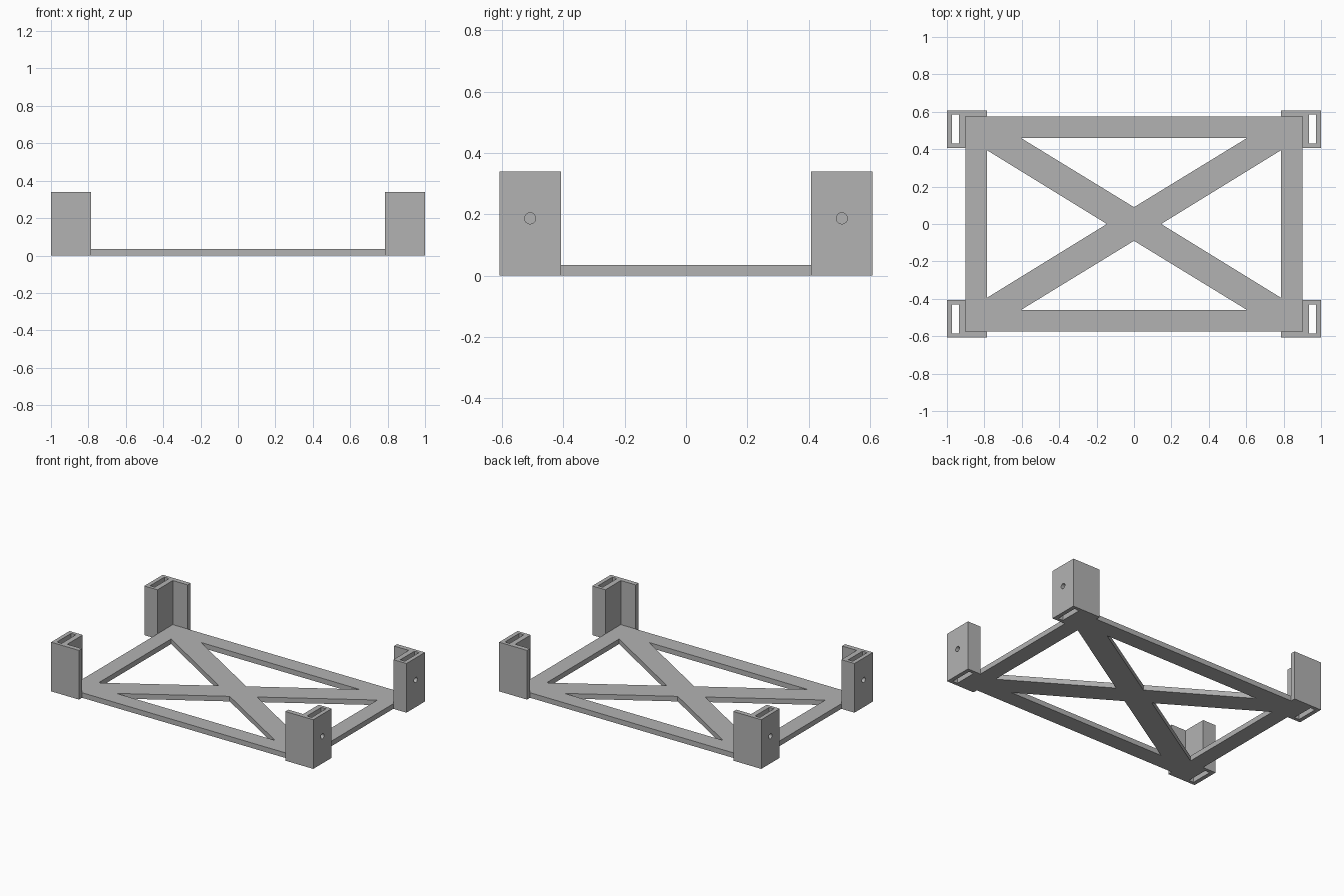
import bpy, bmesh
from mathutils import Matrix, Vector

cube = bpy.data.objects.get("Cube")
if cube:
    bpy.data.objects.remove(cube, do_unlink=True)

grey = bpy.data.materials.new("plain grey")
grey.use_nodes = True
colour = (0.45, 0.45, 0.45, 1)
grey.diffuse_color = colour
grey.node_tree.nodes["Principled BSDF"].inputs["Base Color"].default_value = colour


def rect(x0, x1, y0, y1):
    return [(x0, y0), (x1, y0), (x1, y1), (x0, y1)]


def link(name, bm):
    mesh = bpy.data.meshes.new(name)
    bm.to_mesh(mesh)
    bm.free()
    mesh.materials.append(grey)
    obj = bpy.data.objects.new(name, mesh)
    bpy.context.collection.objects.link(obj)
    return obj


def extrude_profile(name, loops, height):
    """Solid from an outline and its holes, raised from the floor."""
    bm = bmesh.new()
    for loop in loops:
        vs = [bm.verts.new((x, y, 0)) for x, y in loop]
        for a, b in zip(vs, vs[1:] + vs[:1]):
            bm.edges.new((a, b))
    bmesh.ops.triangle_fill(bm, edges=bm.edges[:], use_beauty=True, normal=(0, 0, 1))
    top = bmesh.ops.extrude_face_region(bm, geom=bm.faces[:], use_keep_orig=True)["geom"]
    bmesh.ops.translate(bm, vec=(0, 0, height),
                        verts=[g for g in top if isinstance(g, bmesh.types.BMVert)])
    bmesh.ops.recalc_face_normals(bm, faces=bm.faces[:])
    return link(name, bm)


HALF_X, HALF_Y = 1.0, 0.608         # overall half size
PLATE_X, PLATE_Y = 0.9, 0.575       # base half size
INNER_X = 0.787                     # inner edge of the short rails
BLOCK_Y = 0.407                     # inner edge of the corner blocks
HEIGHT = 0.339

# Base frame with four triangular openings around the cross brace
openings = []
for s in (1, -1):
    openings.append([(-0.605, s * 0.46), (0.605, s * 0.46), (0, s * 0.09)])
    openings.append([(s * INNER_X, -0.395), (s * INNER_X, 0.395), (s * 0.145, 0)])
extrude_profile("base_frame",
                [rect(-PLATE_X, PLATE_X, -PLATE_Y, PLATE_Y)] + openings, 0.035)

# Corner brackets: slotted block with a thin flange, bolt hole in the outer wall
outline = [(PLATE_X, BLOCK_Y), (HALF_X, BLOCK_Y), (HALF_X, HALF_Y),
           (INNER_X, HALF_Y), (INNER_X, PLATE_Y), (PLATE_X, PLATE_Y)]
slot = rect(0.936, 0.972, 0.43, 0.585)

for y_name, sy in (("front", -1), ("back", 1)):
    for x_name, sx in (("left", 1), ("right", -1)):
        loops = [[(sx * x, sy * y) for x, y in loop] for loop in (outline, slot)]
        bracket = extrude_profile(f"{y_name}_{x_name}_bracket", loops, HEIGHT)

        bm = bmesh.new()
        bmesh.ops.create_cone(
            bm, cap_ends=True, segments=32, radius1=0.018, radius2=0.018, depth=0.06,
            matrix=Matrix.Translation(Vector((sx * 0.985, sy * 0.508, 0.187)))
            @ Matrix.Rotation(1.5707963, 4, "Y"))
        # keep the cutter short enough to leave the inner wall solid
        cutter = link("bolt_hole_cutter", bm)
        cutter.hide_render = True
        cut = bracket.modifiers.new("bolt_hole", "BOOLEAN")
        cut.operation = "DIFFERENCE"
        cut.solver = "EXACT"
        cut.object = cutter
        bpy.context.view_layer.update()
        graph = bpy.context.evaluated_depsgraph_get()
        mesh = bpy.data.meshes.new_from_object(bracket.evaluated_get(graph))
        bracket.modifiers.clear()
        bracket.data = mesh
        bpy.data.objects.remove(cutter, do_unlink=True)
